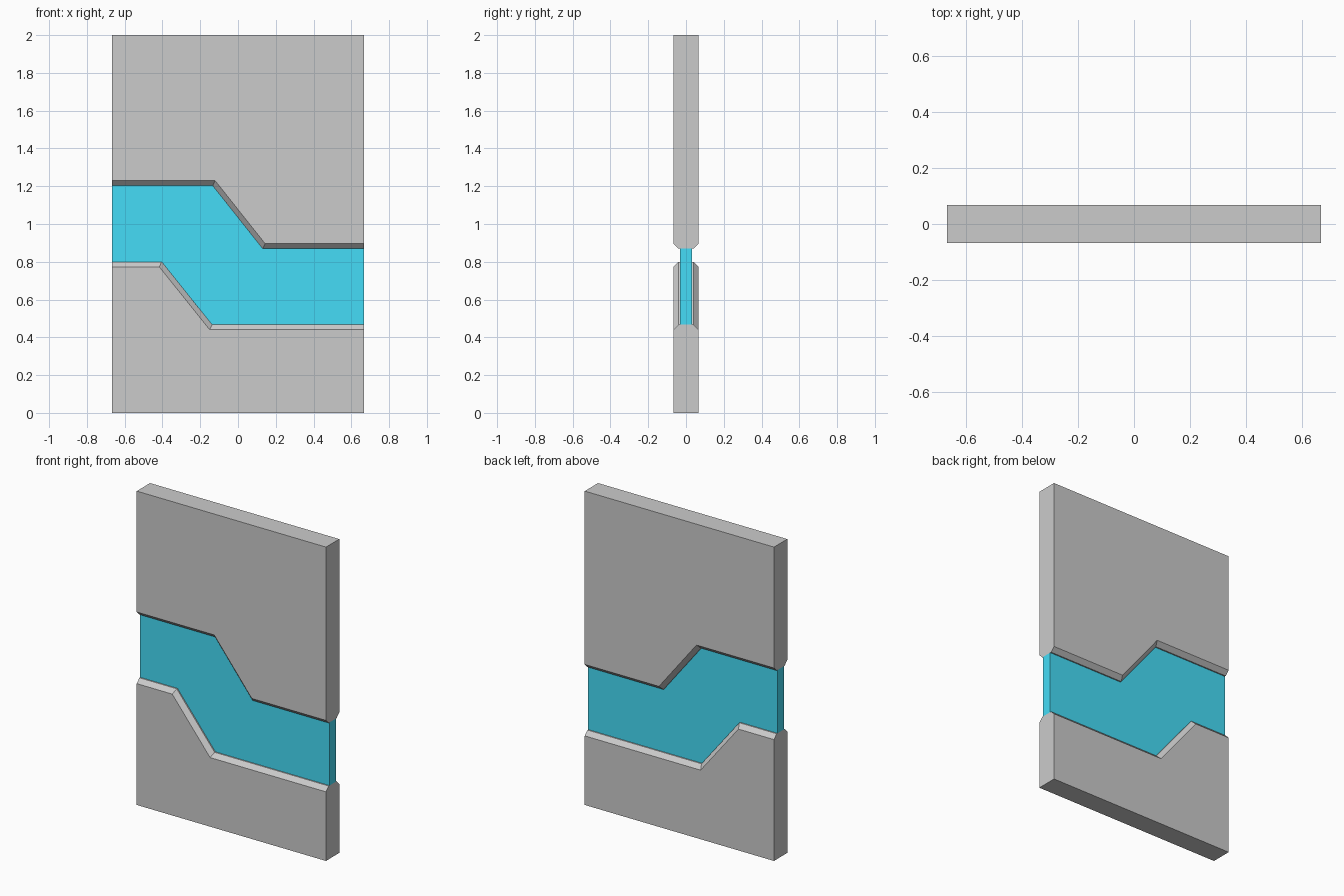
import bpy, bmesh, math

if "Cube" in bpy.data.objects:
    bpy.data.objects.remove(bpy.data.objects["Cube"])

HALF_W, HEIGHT = 0.667, 2.0
HALF_T, FLAT_T, GLASS_T = 0.067, 0.04, 0.032   # half depths
BEVEL = 0.0267
# stepped edges between the panels and the coloured band
LOWER_EDGE = [(-HALF_W, 0.80), (-0.404, 0.80), (-0.137, 0.467), (HALF_W, 0.467)]
UPPER_EDGE = [(-HALF_W, 1.203), (-0.134, 1.203), (0.131, 0.869), (HALF_W, 0.869)]


def offset_edge(edge, d):
    """Parallel copy of a stepped edge, moved by d (mitred corners)."""
    (x1, z1), (x2, z2) = edge[1:3]
    shift = d * math.tan(math.atan2(z1 - z2, x2 - x1) / 2)
    return [(x + (shift if 0 < i < 3 else 0), z + d) for i, (x, z) in enumerate(edge)]


def loft(name, sections):
    """Skin a list of (y, outline) sections from front to back."""
    bm = bmesh.new()
    rings = [[bm.verts.new((x, y, z)) for x, z in pts] for y, pts in sections]
    n = len(rings[0])
    for a, b in zip(rings, rings[1:]):
        for i in range(n):
            j = (i + 1) % n
            bm.faces.new((a[i], a[j], b[j], b[i]))
    bm.faces.new(rings[0])
    bm.faces.new(rings[-1])
    bmesh.ops.dissolve_limit(bm, angle_limit=0.01, verts=bm.verts, edges=bm.edges)
    bmesh.ops.recalc_face_normals(bm, faces=bm.faces)
    mesh = bpy.data.meshes.new(name)
    bm.to_mesh(mesh)
    bm.free()
    obj = bpy.data.objects.new(name, mesh)
    bpy.context.collection.objects.link(obj)
    return obj


def bevelled_panel(name, edge, d, z_end):
    """Slab from the stepped edge to z_end, edge bevelled on both faces."""
    close = [(HALF_W, z_end), (-HALF_W, z_end)]
    outer, inner = offset_edge(edge, d) + close, edge + close
    return loft(name, [(-HALF_T, outer), (-FLAT_T, inner), (FLAT_T, inner), (HALF_T, outer)])


# grey panels
bevelled_panel("lower_panel", LOWER_EDGE, -BEVEL, 0.0)
bevelled_panel("upper_panel", UPPER_EDGE, BEVEL, HEIGHT)

# blue band between them
band_outline = LOWER_EDGE + UPPER_EDGE[::-1]
band = loft("blue_band", [(-GLASS_T, band_outline), (GLASS_T, band_outline)])
blue = bpy.data.materials.new("blue")
blue.diffuse_color = (0.06, 0.72, 0.93, 1.0)
blue.use_nodes = True
blue.node_tree.nodes["Principled BSDF"].inputs["Base Color"].default_value = blue.diffuse_color
band.data.materials.append(blue)
